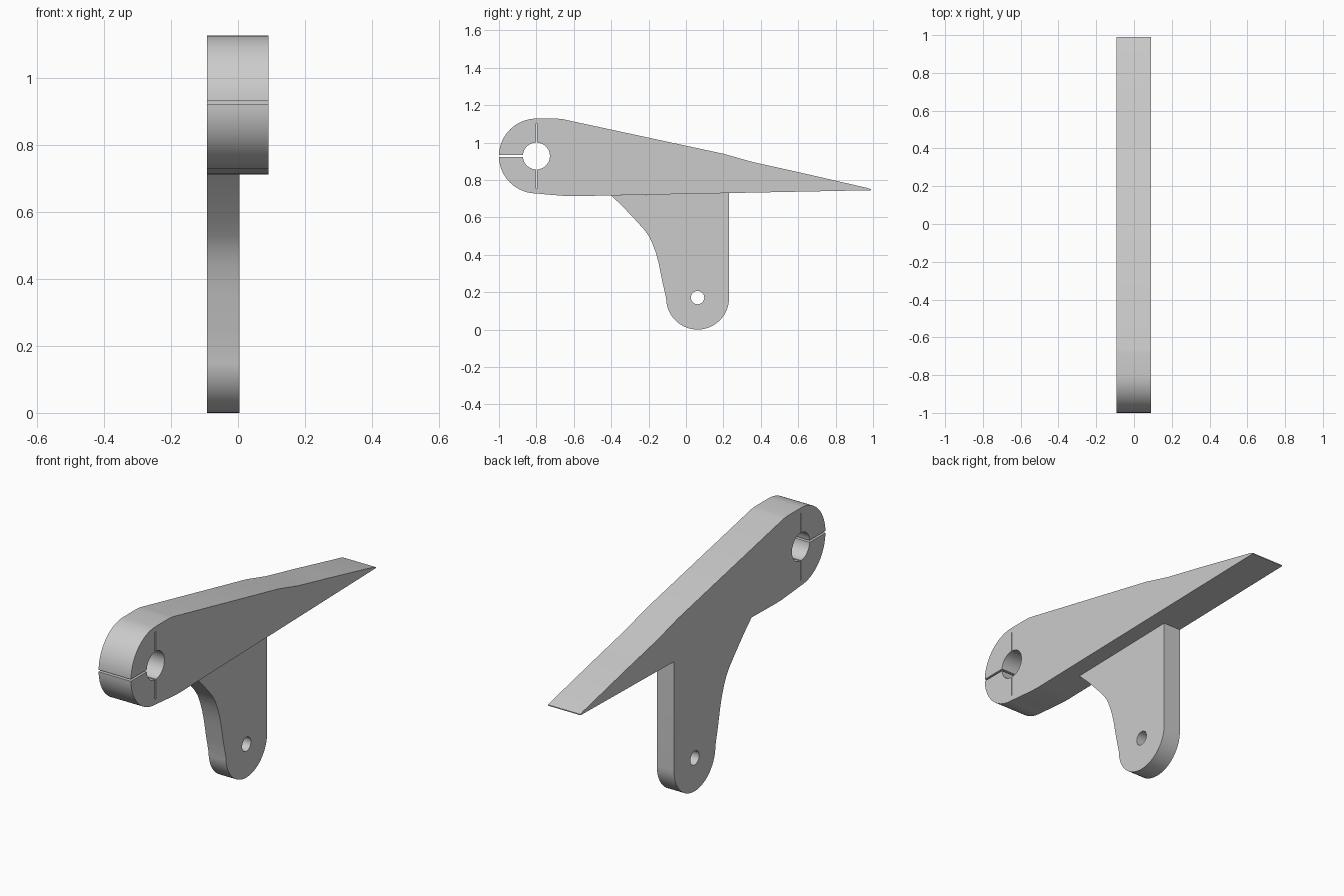
import bpy
from math import pi, cos, sin, asin

cube = bpy.data.objects.get("Cube")
if cube:
    bpy.data.objects.remove(cube, do_unlink=True)

grey = bpy.data.materials.new("light grey")
grey.use_nodes = True
colour = (0.6, 0.6, 0.6, 1)
grey.diffuse_color = colour
grey.node_tree.nodes["Principled BSDF"].inputs["Base Color"].default_value = colour


def arc(cy, cz, r, start, end, n):
    """Points on an arc in the y-z plane, angles in radians."""
    angles = [start + (end - start) * i / n for i in range(n + 1)]
    return [(cy + r * cos(a), cz + r * sin(a)) for a in angles]


def plate(name, loops, x0, x1):
    """Extrude y-z outlines (later loops are holes) from x0 to x1."""
    curve = bpy.data.curves.new(name, "CURVE")
    curve.dimensions = "2D"
    curve.fill_mode = "BOTH"
    curve.extrude = (x1 - x0) / 2
    for loop in loops:
        spline = curve.splines.new("POLY")
        spline.points.add(len(loop) - 1)
        for point, (y, z) in zip(spline.points, loop):
            point.co = (y, z, 0, 1)
        spline.use_cyclic_u = True
    obj = bpy.data.objects.new(name, curve)
    bpy.context.collection.objects.link(obj)
    obj.location.x = (x0 + x1) / 2
    obj.rotation_euler = (pi / 2, 0, pi / 2)
    curve.materials.append(grey)
    bpy.ops.object.select_all(action="DESELECT")
    obj.select_set(True)
    bpy.context.view_layer.objects.active = obj
    bpy.ops.object.convert(target="MESH")
    # Weld caps to walls, then smooth only the curved walls
    bpy.ops.object.mode_set(mode="EDIT")
    bpy.ops.mesh.select_all(action="SELECT")
    bpy.ops.mesh.remove_doubles(threshold=0.0002)
    bpy.ops.mesh.normals_make_consistent(inside=False)
    bpy.ops.object.mode_set(mode="OBJECT")
    bpy.ops.object.shade_smooth_by_angle(angle=pi / 6)
    return obj


# Lever arm: round clamp head, tapering blade, split bore with relief slits
cy, cz, head, bore = -0.8, 0.928, 0.2, 0.072
slot, slit, reach = 0.005, 0.003, 0.174
a_head, a_bore, a_slit = asin(slot / head), asin(slot / bore), asin(slit / bore)

arm = arc(cy, cz, head, pi - a_head, pi / 2, 20)
arm += [(-0.69, 1.128), (-0.66, 1.125), (0.2, 0.94), (0.36, 0.895),
        (0.6, 0.842), (0.97, 0.757), (0.99, 0.75), (0.99, 0.745),
        (-0.56, 0.714), (-0.6, 0.713), (-0.64, 0.714), (-0.74, 0.722)]
arm += arc(cy, cz, head, 1.5 * pi, pi + a_head, 20)
arm += arc(cy, cz, bore, pi + a_bore, 1.5 * pi - a_slit, 10)
arm += [(cy - slit, cz - reach), (cy + slit, cz - reach)]
arm += arc(cy, cz, bore, 1.5 * pi + a_slit, 2.5 * pi - a_slit, 24)
arm += [(cy + slit, cz + reach), (cy - slit, cz + reach)]
arm += arc(cy, cz, bore, pi / 2 + a_slit, pi - a_bore, 10)
plate("lever_arm", [arm], -0.093, 0.091)

# Mounting leg: flared neck, rounded foot and pin hole
leg = [(0.23, 0.73), (-0.4, 0.717), (-0.34, 0.66), (-0.27, 0.586),
       (-0.22, 0.53), (-0.195, 0.494), (-0.175, 0.45), (-0.158, 0.4),
       (-0.145, 0.35), (-0.125, 0.25)]
leg += arc(0.062, 0.168, 0.168, pi, 2 * pi, 28)
pin_hole = arc(0.062, 0.171, 0.036, 0, 2 * pi, 24)[:-1]
plate("mounting_leg", [leg, pin_hole], -0.093, 0.005)
